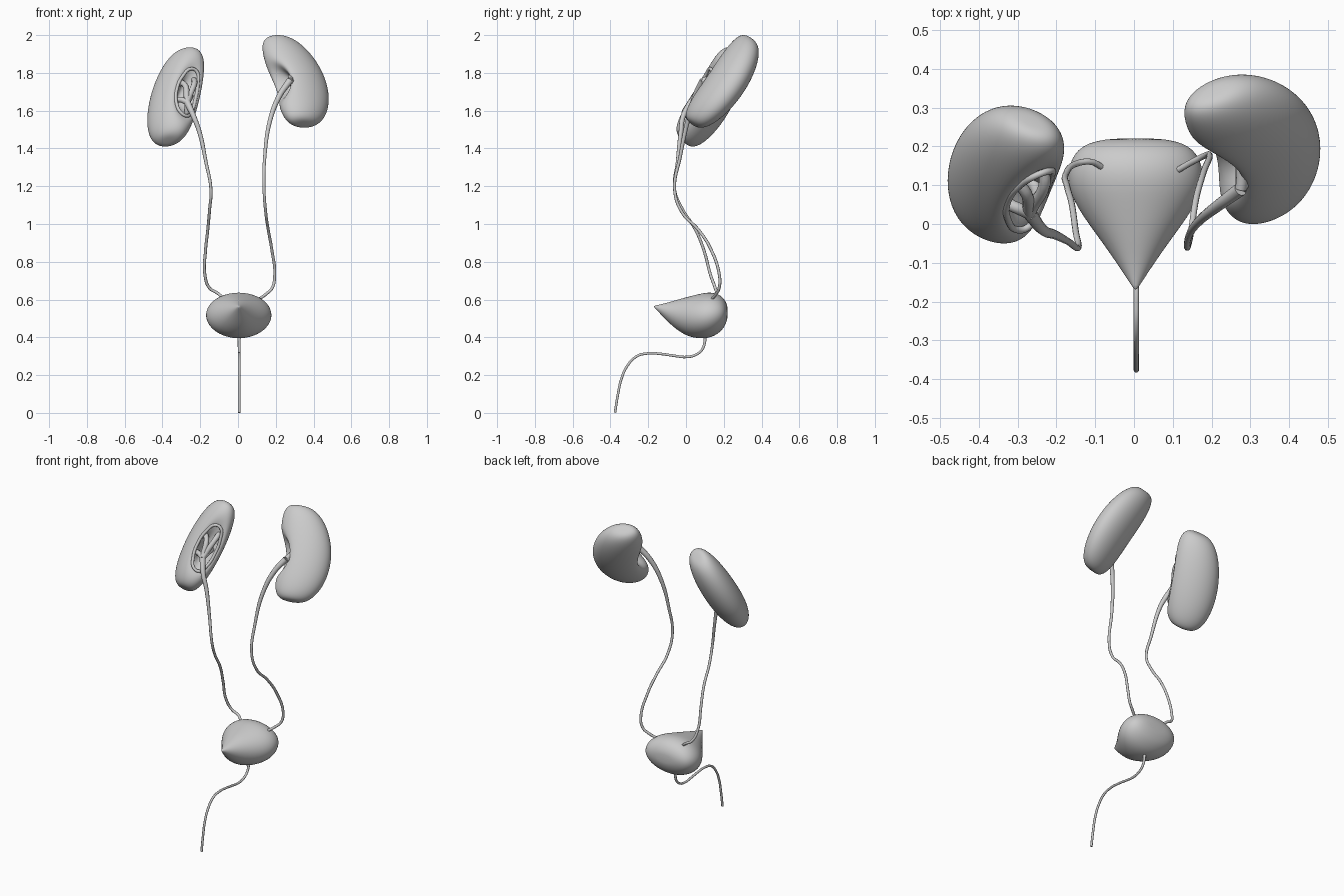
import bpy, bmesh
from math import sin, cos, pi, exp
from mathutils import Vector

if "Cube" in bpy.data.objects:
    bpy.data.objects.remove(bpy.data.objects["Cube"])


def finish(name, bm):
    me = bpy.data.meshes.new(name)
    bmesh.ops.recalc_face_normals(bm, faces=bm.faces[:])
    for f in bm.faces:
        f.smooth = True
    bm.to_mesh(me)
    bm.free()
    ob = bpy.data.objects.new(name, me)
    bpy.context.collection.objects.link(ob)
    return ob


def tube(name, pts, radii, closed=False):
    """Smooth round tube through points; radii is one number or a list."""
    cu = bpy.data.curves.new(name, 'CURVE')
    cu.dimensions = '3D'
    cu.bevel_depth = 1.0
    cu.bevel_resolution = 3
    cu.use_fill_caps = True
    sp = cu.splines.new('BEZIER')
    sp.bezier_points.add(len(pts) - 1)
    sp.use_cyclic_u = closed
    sp.resolution_u = 8
    for i, p in enumerate(pts):
        b = sp.bezier_points[i]
        b.co = p
        b.radius = radii[min(i, len(radii) - 1)] if isinstance(radii, (list, tuple)) else radii
        b.handle_left_type = b.handle_right_type = 'AUTO'
    ob = bpy.data.objects.new(name, cu)
    bpy.context.collection.objects.link(ob)
    bpy.ops.object.select_all(action='DESELECT')
    ob.select_set(True)
    bpy.context.view_layer.objects.active = ob
    bpy.ops.object.convert(target='MESH')
    bpy.context.object.data.shade_smooth()


def kidney(name, lo, hi, v, hdir, depth, spread, bend):
    """Bean with a sinus facing hdir, long axis v, fitted into the box lo..hi.
    Returns a function from kidney coordinates to world."""
    v = Vector(v).normalized()
    h = Vector(hdir)
    h = (h - h.dot(v) * v).normalized()
    t = v.cross(h)
    bm = bmesh.new()
    bmesh.ops.create_uvsphere(bm, u_segments=72, v_segments=64, radius=1)
    for vert in bm.verts:
        p, r, q = vert.co
        full = max(1 - q * q, 1e-4) ** -0.2
        a = 0.135 * p * full + bend * q * q
        if p > 0:
            a -= depth * p * exp(-((q + 0.08) / spread) ** 2 - (r / 0.5) ** 2)
        vert.co = h * a + t * (0.088 * r * full) + v * (0.265 * q)
    mn = [min(w.co[i] for w in bm.verts) for i in range(3)]
    mx = [max(w.co[i] for w in bm.verts) for i in range(3)]

    def fit(c):
        return Vector([lo[i] + (c[i] - mn[i]) * (hi[i] - lo[i]) / (mx[i] - mn[i]) for i in range(3)])

    for vert in bm.verts:
        vert.co = fit(vert.co)
    finish(name, bm)
    return lambda a, b, c: fit(h * a + t * b + v * c)


# kidneys
left = kidney("kidney_left_side", (-.48, -.05, 1.41), (-.18, .305, 1.935),
              (.16, .66, .80), (.42, -.91, 0), .11, .48, .02)
right = kidney("kidney_right_side", (.13, 0, 1.51), (.48, .385, 2.0),
               (-.23, .62, .80), (-.75, -.65, 0), .13, .30, .045)

# calyces branching out of each sinus into the renal pelvis
pelvis_l, pelvis_r = left(.11, 0, -.085), Vector((.275, .09, 1.76))
for i, c in enumerate((-.13, -.075, -.02, .035, .09)):
    side = .035 * (-1) ** i
    tube(f"calyx_left_side_{i}", [left(.02, side, c), left(.08, side * .7, c * .9), pelvis_l],
         [.026, .015, .016])
for i, c in enumerate((-.05, 0, .05)):
    side = .025 * (-1) ** i
    tube(f"calyx_right_side_{i}", [right(-.01, side, c), right(.02, side * .6, c * .8), pelvis_r],
         [.028, .018, .015])
tube("sinus_rim_left_side",
     [left(.085 + .025 * sin(a) ** 2, .048 * cos(a), -.025 + .14 * sin(a))
      for a in [k * pi / 5 for k in range(10)]], .009, True)

# ureters
tube("ureter_left_side",
     [pelvis_l, (-.235, -.015, 1.57), (-.205, -.027, 1.49), (-.17, -.045, 1.33), (-.143, -.06, 1.18),
      (-.15, -.02, 1.08), (-.16, .05, .97), (-.172, .095, .86), (-.175, .13, .73),
      (-.15, .155, .66), (-.11, .16, .635), (-.08, .145, .61)],
     [.018, .014, .012, .009, .008])
tube("ureter_right_side",
     [pelvis_r, (.22, .05, 1.68), (.17, .01, 1.55), (.142, -.03, 1.36), (.138, -.06, 1.18),
      (.147, -.02, 1.06), (.16, .065, .97), (.178, .13, .87), (.194, .178, .72),
      (.18, .175, .66), (.15, .16, .63), (.115, .14, .605)],
     [.018, .015, .012, .009, .008])

# bladder: elliptical sections along y as (y, bottom z, top z, half width)
sections = [(-.17, .560, .567, .003), (-.145, .534, .572, .019), (-.10, .486, .583, .049),
            (-.05, .440, .598, .084), (.0, .410, .612, .121), (.04, .398, .622, .148),
            (.08, .394, .632, .168), (.115, .396, .638, .175), (.15, .407, .636, .172),
            (.18, .428, .624, .158), (.20, .450, .606, .138), (.214, .480, .582, .104),
            (.221, .505, .557, .055)]
bm = bmesh.new()
n, rings = 40, []
for y, zb, zt, w in sections:
    ring = []
    for k in range(n):
        a = 2 * pi * k / n
        ring.append(bm.verts.new((.004 + w * cos(a), y, (zb + zt) / 2 + (zt - zb) / 2 * sin(a))))
    rings.append(ring)
for a, b in zip(rings, rings[1:]):
    for k in range(n):
        bm.faces.new((a[k], a[(k + 1) % n], b[(k + 1) % n], b[k]))
bm.faces.new(rings[0])
bm.faces.new(rings[-1])
bladder = finish("bladder", bm)
sub = bladder.modifiers.new("smooth", 'SUBSURF')
sub.levels = sub.render_levels = 1

# urethra
tube("urethra",
     [(.006, y, z) for y, z in ((.10, .43), (.10, .38), (.085, .335), (.05, .307), (0, .296),
                                (-.06, .302), (-.13, .312), (-.2, .315), (-.26, .3),
                                (-.31, .25), (-.342, .18), (-.36, .1), (-.376, .001))],
     [.01, .008, .007])
